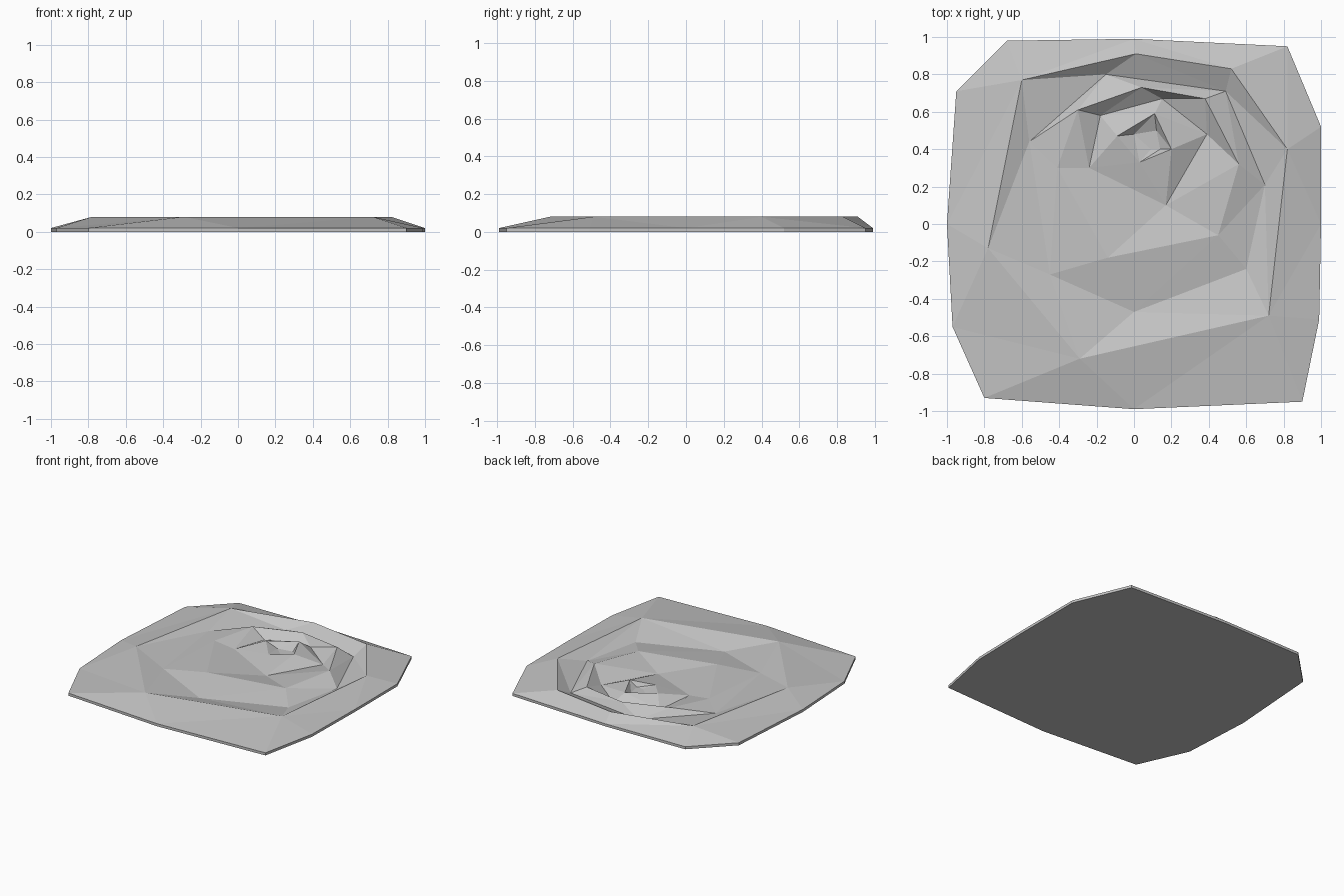
import bpy
import bmesh
from mathutils import Vector
from mathutils.geometry import delaunay_2d_cdt

cube = bpy.data.objects.get("Cube")
if cube:
    bpy.data.objects.remove(cube, do_unlink=True)


def make_material(name, value):
    """One plain flat colour."""
    material = bpy.data.materials.new(name)
    material.use_nodes = True
    colour = (value, value, value, 1)
    material.diffuse_color = colour
    for node in material.node_tree.nodes:
        if node.type == "BSDF_PRINCIPLED":
            node.inputs["Base Color"].default_value = colour
    return material


# Contours in hundredths: a height, then (x, y) or (x, y, own height)
EDGE = 2
VALLEY = 2
CREST = 8

contours = {
    # Thin outer edge
    "edge": (EDGE, [(100, 0), (100, 52), (82, 95), (0, 99), (-68, 98),
                    (-95, 71), (-100, 0), (-97, -55), (-80, -93),
                    (0, -99), (90, -95), (99, -51)]),
    # Raised outer lip
    "outer_lip": (CREST, [(1, 91), (52, 83), (82, 40), (72, -49),
                          (-29, -72), (-78, -13), (-60, 77)]),
    # Groove inside the lip
    "outer_groove": (VALLEY, [(49, 71), (70, 21), (60, -24), (0, -47),
                              (-45, -27, 5), (-56, 44, 4), (-15, 80)]),
    # Second fold, which fades out on one side
    "inner_lip": (CREST, [(4, 73), (38, 67), (56, 32), (45, -6, 6),
                          (-14, -18, 7), (-41, 30, 6), (-30, 61)]),
    # Groove around the middle
    "inner_groove": (VALLEY, [(15, 67), (39, 48), (17, 10),
                              (-24, 30, 4), (-18, 58)]),
    # Small raised centre with a hollow in it
    "centre_lip": (CREST, [(11, 59), (20, 40), (3, 33, 6), (-9, 47)]),
    "centre_hollow": (VALLEY + 2, [(12, 50), (14, 40), (9, 40), (0, 48)]),
}


def triangulate(contours):
    """Join the nested contours into one faceted surface."""
    flat, heights, edges = [], [], []
    for height, ring in contours.values():
        start, count = len(flat), len(ring)
        for i, point in enumerate(ring):
            flat.append(Vector(point[:2]) / 100)
            heights.append((point[2] if len(point) > 2 else height) / 100)
            edges.append((start + i, start + (i + 1) % count))
    verts, _, faces, sources, _, _ = delaunay_2d_cdt(flat, edges, [], 1, 1e-5)
    points = [(v.x, v.y, heights[s[0]]) for v, s in zip(verts, sources)]
    return points, faces


def build_slab(name, contours, material):
    """Faceted top, thin vertical rim and a flat underside."""
    points, faces = triangulate(contours)
    bm = bmesh.new()
    verts = [bm.verts.new(p) for p in points]
    for face in faces:
        bm.faces.new([verts[i] for i in face])
    border = [e for e in bm.edges if e.is_boundary]
    rim = bmesh.ops.extrude_edge_only(bm, edges=border)["geom"]
    for item in rim:
        if isinstance(item, bmesh.types.BMVert):
            item.co.z = 0
    lower = [e for e in bm.edges if e.is_boundary]
    bmesh.ops.contextual_create(bm, geom=lower)
    bmesh.ops.recalc_face_normals(bm, faces=bm.faces[:])
    mesh = bpy.data.meshes.new(name)
    bm.to_mesh(mesh)
    bm.free()
    mesh.materials.append(material)
    slab = bpy.data.objects.new(name, mesh)
    bpy.context.collection.objects.link(slab)
    return slab


stone_grey = make_material("stone_grey", 0.55)
build_slab("folded_ground_slab", contours, stone_grey)
